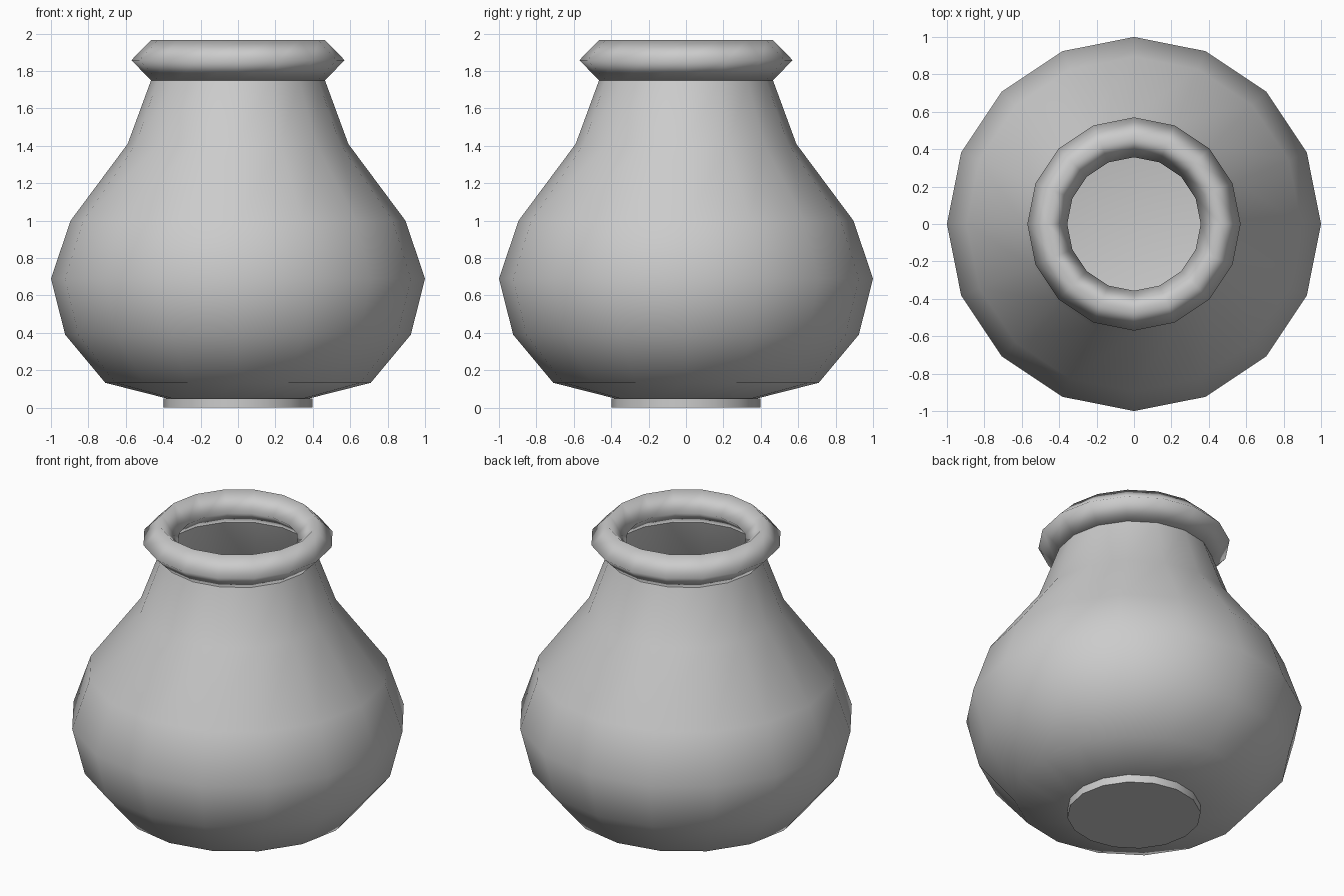
import bpy, bmesh, math

if "Cube" in bpy.data.objects:
    bpy.data.objects.remove(bpy.data.objects["Cube"])

SEG = 16


def lathe(name, profile, closed=False, cap_start=False):
    """Spin a (radius, z) profile around z with SEG sides."""
    bm = bmesh.new()
    rings = [[bm.verts.new((r * math.cos(2 * math.pi * i / SEG),
                            r * math.sin(2 * math.pi * i / SEG), z))
              for i in range(SEG)] for r, z in profile]
    pairs = list(zip(rings, rings[1:]))
    if closed:
        pairs.append((rings[-1], rings[0]))
    for a, b in pairs:
        for i in range(SEG):
            j = (i + 1) % SEG
            bm.faces.new((a[i], a[j], b[j], b[i]))
    if cap_start:
        bm.faces.new(rings[0][::-1])
    for f in bm.faces:
        f.smooth = True
    me = bpy.data.meshes.new(name)
    bm.to_mesh(me)
    bm.free()
    ob = bpy.data.objects.new(name, me)
    bpy.context.collection.objects.link(ob)
    return ob


# Hollow body, open at the neck
lathe("pot_body", [(0.383, 0.05), (0.71, 0.133), (0.924, 0.39), (1.0, 0.69),
                   (0.895, 1.0), (0.59, 1.41), (0.465, 1.75)], cap_start=True)

# Rim: ring with a diamond cross-section
lathe("rim", [(0.465, 1.75), (0.57, 1.858), (0.465, 1.965), (0.357, 1.858)],
      closed=True)

# Low foot disc
bpy.ops.mesh.primitive_cylinder_add(vertices=SEG, radius=0.397, depth=0.05,
                                    location=(0, 0, 0.025))
foot = bpy.context.object
foot.name = "foot"
bpy.ops.object.shade_smooth_by_angle(angle=math.radians(40))
